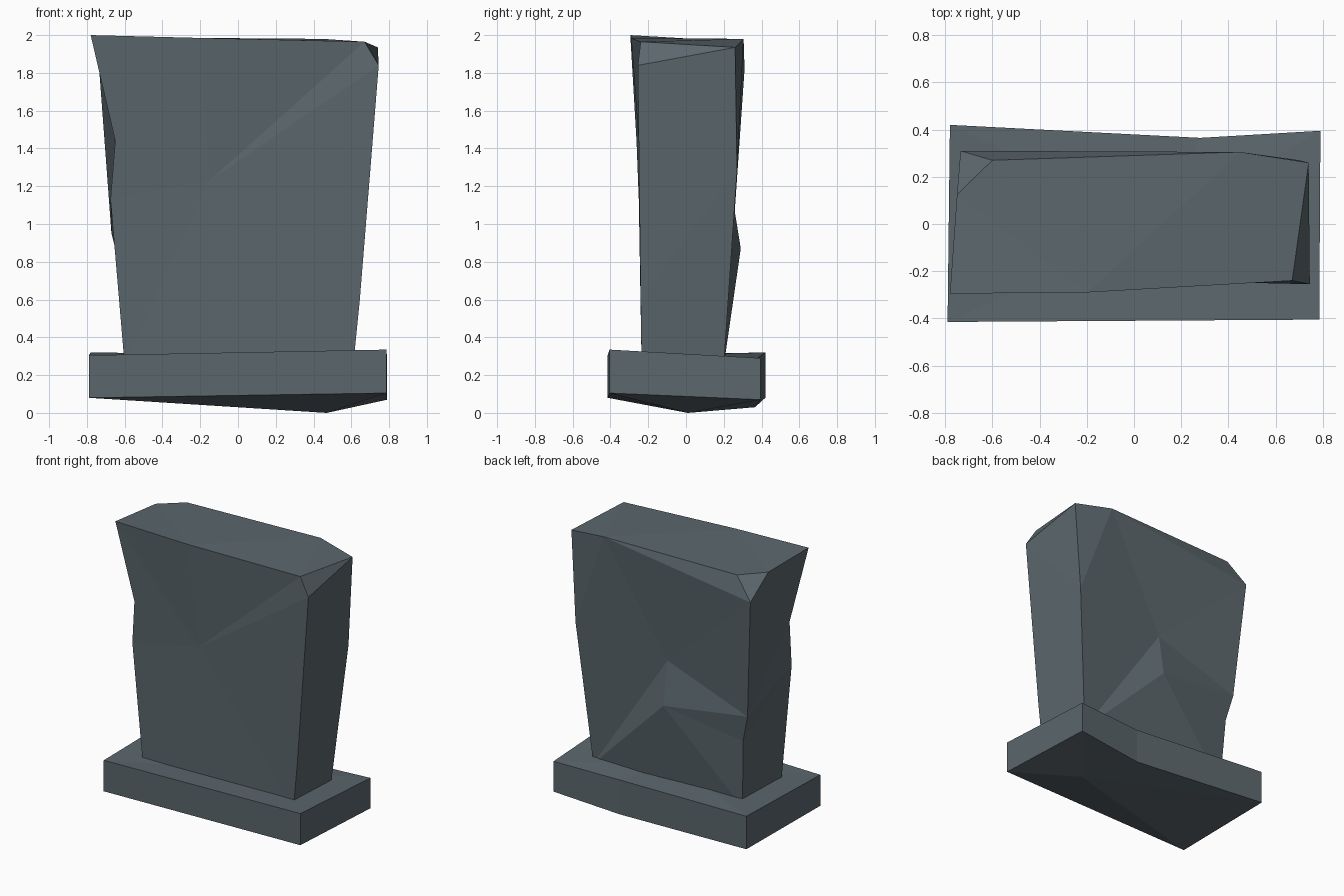
import bpy
import bmesh

if "Cube" in bpy.data.objects:
    bpy.data.objects.remove(bpy.data.objects["Cube"])

stone = bpy.data.materials.new("slate grey stone")
stone.diffuse_color = (0.105, 0.135, 0.152, 1)
stone.use_nodes = True
stone.node_tree.nodes["Principled BSDF"].inputs["Base Color"].default_value = stone.diffuse_color


def fan(centre, loop, closed=False):
    """Triangles from a centre point to each edge of a loop."""
    ends = loop[1:] + loop[:1] if closed else loop[1:]
    return [(centre, a, b) for a, b in zip(loop, ends)]


def make(name, faces):
    """Flat-shaded object from faces given as point tuples."""
    bm = bmesh.new()
    cache = {}
    for f in faces:
        for p in f:
            if p not in cache:
                cache[p] = bm.verts.new(p)
        bm.faces.new([cache[p] for p in f])
    bmesh.ops.recalc_face_normals(bm, faces=bm.faces)
    bmesh.ops.triangulate(bm, faces=[f for f in bm.faces if len(f.verts) > 3])
    me = bpy.data.meshes.new(name)
    bm.to_mesh(me)
    bm.free()
    me.materials.append(stone)
    ob = bpy.data.objects.new(name, me)
    bpy.context.collection.objects.link(ob)


# plinth: five-sided rings, underside drawn down to one low point
outline = [(-.79, -.415), (.785, -.405), (.79, .395), (.28, .365), (-.78, .42)]
low = [(x, y, z) for (x, y), z in zip(outline, (.08, .105, .07, .03, .08))]
high = [(x, y, z) for (x, y), z in zip(outline, (.305, .335, .29, .28, .32))]
sides = [(low[i], low[(i + 1) % 5], high[(i + 1) % 5], high[i]) for i in range(5)]
make("plinth", sides + fan((.47, .01, 0), low, True) + fan((.1, 0, .31), high, True))

# slab: four worn corner edges, bottom to top
FL = [(-.60, -.235, .25), (-.675, -.25, 1.13), (-.65, -.262, 1.44), (-.78, -.295, 2.0)]
FR = [(.61, -.235, .25), (.645, -.24, .6), (.745, -.255, 1.84), (.67, -.24, 1.965)]
BR = [(.605, .2, .25), (.70, .27, 1.28), (.74, .26, 1.935)]
BL = [(-.595, .2, .25), (-.62, .23, .75), (-.67, .25, .95), (-.735, .31, 1.82)]
top_front, top_back = (-.2, -.29, 1.985), (.45, .305, 1.98)
chip_back, chip_left = (-.6, .27, 1.97), (-.75, .125, 1.975)
dent, bump = (-.02, .24, 1.18), (-.02, .29, .87)

# front, dented at its centre
faces = fan((-.15, -.235, 1.23), FL + [top_front] + FR[::-1], True)
# right side with chipped corner
faces += [(FR[0], FR[1], BR[1], BR[0]), (FR[1], FR[2], BR[2], BR[1]), (FR[2], FR[3], BR[2])]
# top and underside
faces += [(FL[3], top_front, FR[3], BR[2], top_back, chip_back, chip_left),
          (FL[0], FR[0], BR[0], BL[0])]
# back with a dent over a bump
faces += fan(dent, [bump, BL[2], BL[3], top_back, BR[1], BR[0]], True)
faces += fan(bump, [BL[2], BL[1], BL[0], BR[0]])
faces += [(top_back, BR[2], BR[1]), (top_back, chip_back, BL[3])]
# left side with chipped corner
faces += [(FL[0], FL[1], BL[1], BL[0]), (chip_back, chip_left, BL[3])]
faces += fan(FL[2], [FL[3], chip_left, BL[3], BL[2], FL[1]])
faces += [(FL[1], BL[2], BL[1])]
make("upright_slab", faces)
